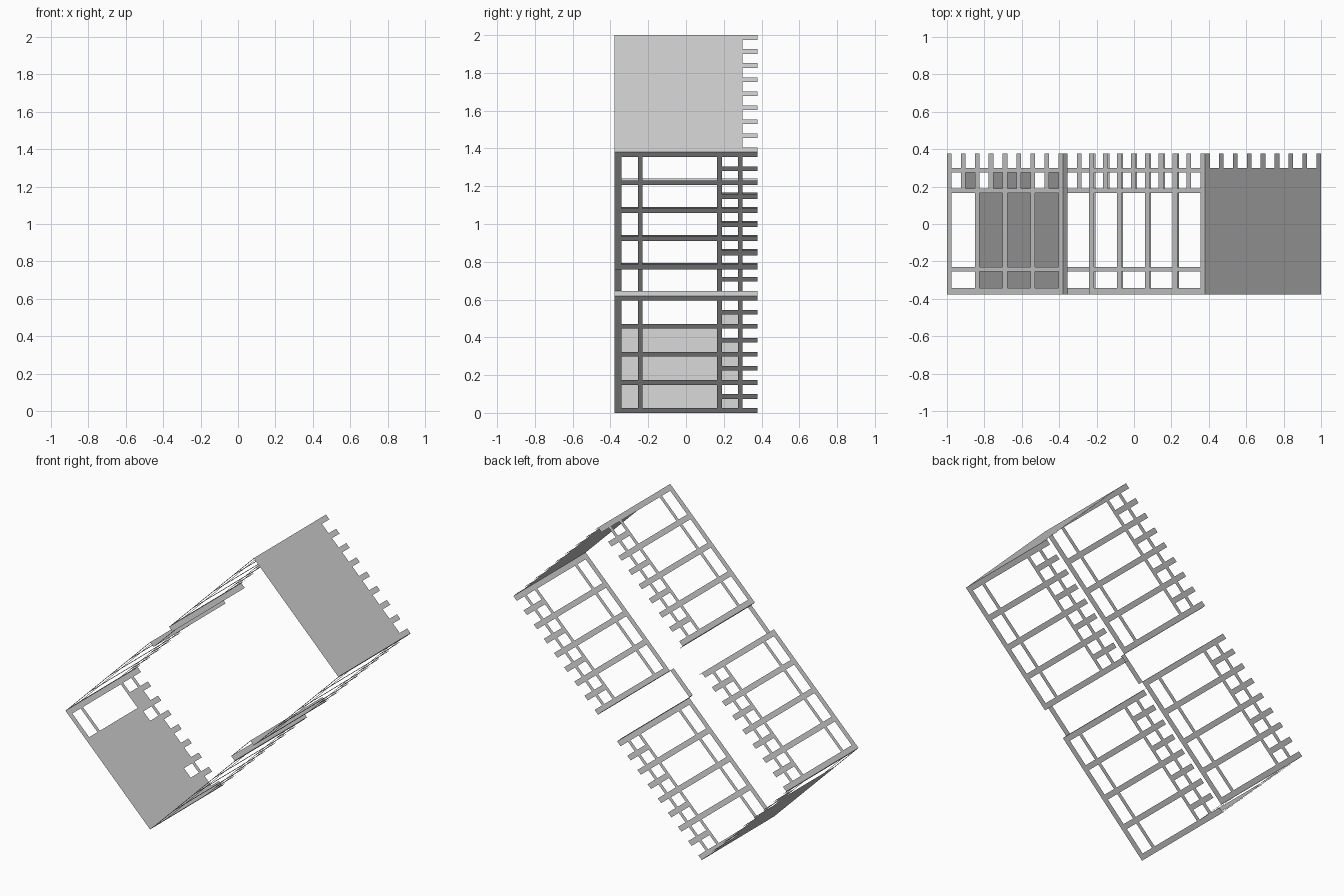
import bpy
import bmesh
from mathutils import Vector

cube = bpy.data.objects.get("Cube")
if cube:
    bpy.data.objects.remove(cube)

SPAN = 0.62            # horizontal run of one panel on the slope
BAR = 0.025            # bar width along the slope
PITCH = (SPAN - BAR) / 8
Y0, Y1 = -0.378, 0.378
RAILS = [(Y0, -0.342), (-0.255, -0.23), (0.165, 0.19), (0.275, 0.30)]
TOOTH_START = RAILS[2][1]
PLATE_END = RAILS[3][1]

# Slope breakpoints: even steps are bars, odd steps are the spaces between them
S_CUTS = [v for k in range(9) for v in (k * PITCH, k * PITCH + BAR)]
Y_CUTS = [v for rail in RAILS for v in rail] + [Y1]


def make_sheet(name, origin, direction, s_cuts, y_cuts, keep, flip=False):
    """Flat sheet split into cells; keep(i, j) picks the cells that are solid."""
    start, step = Vector(origin), Vector(direction)
    bm = bmesh.new()
    grid = [[bm.verts.new(start + step * s + Vector((0, y, 0))) for y in y_cuts]
            for s in s_cuts]
    for i in range(len(s_cuts) - 1):
        for j in range(len(y_cuts) - 1):
            if keep(i, j):
                corners = [grid[i][j], grid[i + 1][j], grid[i + 1][j + 1], grid[i][j + 1]]
                bm.faces.new(corners[::-1] if flip else corners)
    loose = [v for v in bm.verts if not v.link_faces]
    bmesh.ops.delete(bm, geom=loose, context='VERTS')
    mesh = bpy.data.meshes.new(name)
    bm.to_mesh(mesh)
    bm.free()
    obj = bpy.data.objects.new(name, mesh)
    bpy.context.collection.objects.link(obj)
    return obj


def lattice(i, j):
    """Rails, four wide bays, and short teeth beyond the third rail."""
    if j % 2 == 0 and j < 8:
        if j == 0 or j < 7:
            return True
    is_bar = i % 2 == 0
    if Y_CUTS[j] >= TOOTH_START:
        return is_bar
    return is_bar and i % 4 == 0


def frame_cell(i, j):
    is_rail = any(abs(Y_CUTS[j] - rail[0]) < 1e-6 for rail in RAILS)
    return is_rail or lattice(i, j)


def plate_cell(i, j):
    return Y_CUTS[j] < PLATE_END - 1e-6 or i % 2 == 0


OPEN_SMALL = {0, 2, 6}  # small openings left clear, counted from the upper end


def boarded_cell(i, j):
    """Frame with its three lower bays boarded over."""
    if frame_cell(i, j):
        return True
    space = i // 2
    if Y_CUTS[j] < TOOTH_START - 1e-6:
        return space >= 2
    return Y_CUTS[j] < PLATE_END - 1e-6 and space not in OPEN_SMALL


UP, DOWN = (1, 0, 1), (1, 0, -1)
GAP_START = SPAN
GAP_END = 1.38 - SPAN

# Long sides: two lattice panels each, joined by a recessed link
for side, corner, inward, flip in (
        ("upper", Vector((-1, 0, 0.62)), Vector((1, 0, -1)), False),
        ("lower", Vector((-0.38, 0, 0)), Vector((-1, 0, 1)), True)):
    slope = Vector(UP)
    for part, offset in (("first", 0), ("second", GAP_END)):
        make_sheet(f"{side}_{part}_lattice", corner + slope * offset, UP,
                   S_CUTS, Y_CUTS, frame_cell, flip)
    # Return strips at both ends of the gap
    for part, offset in (("first", GAP_START), ("second", GAP_END)):
        make_sheet(f"{side}_{part}_return_strip", corner + slope * offset, inward,
                   [0, BAR], [Y0, Y1], lambda i, j: True)
    # Link rail set back from the panels
    make_sheet(f"{side}_link_rail", corner + slope * GAP_START + inward * BAR, UP,
               [0, GAP_END - GAP_START], RAILS[0], lambda i, j: True, flip)

# Short ends: one solid toothed plate, one boarded lattice
make_sheet("solid_end_plate", (0.38, 0, 2), DOWN, S_CUTS, Y_CUTS, plate_cell)
make_sheet("boarded_end_lattice", (-1, 0, 0.62), DOWN, S_CUTS, Y_CUTS, boarded_cell, True)
